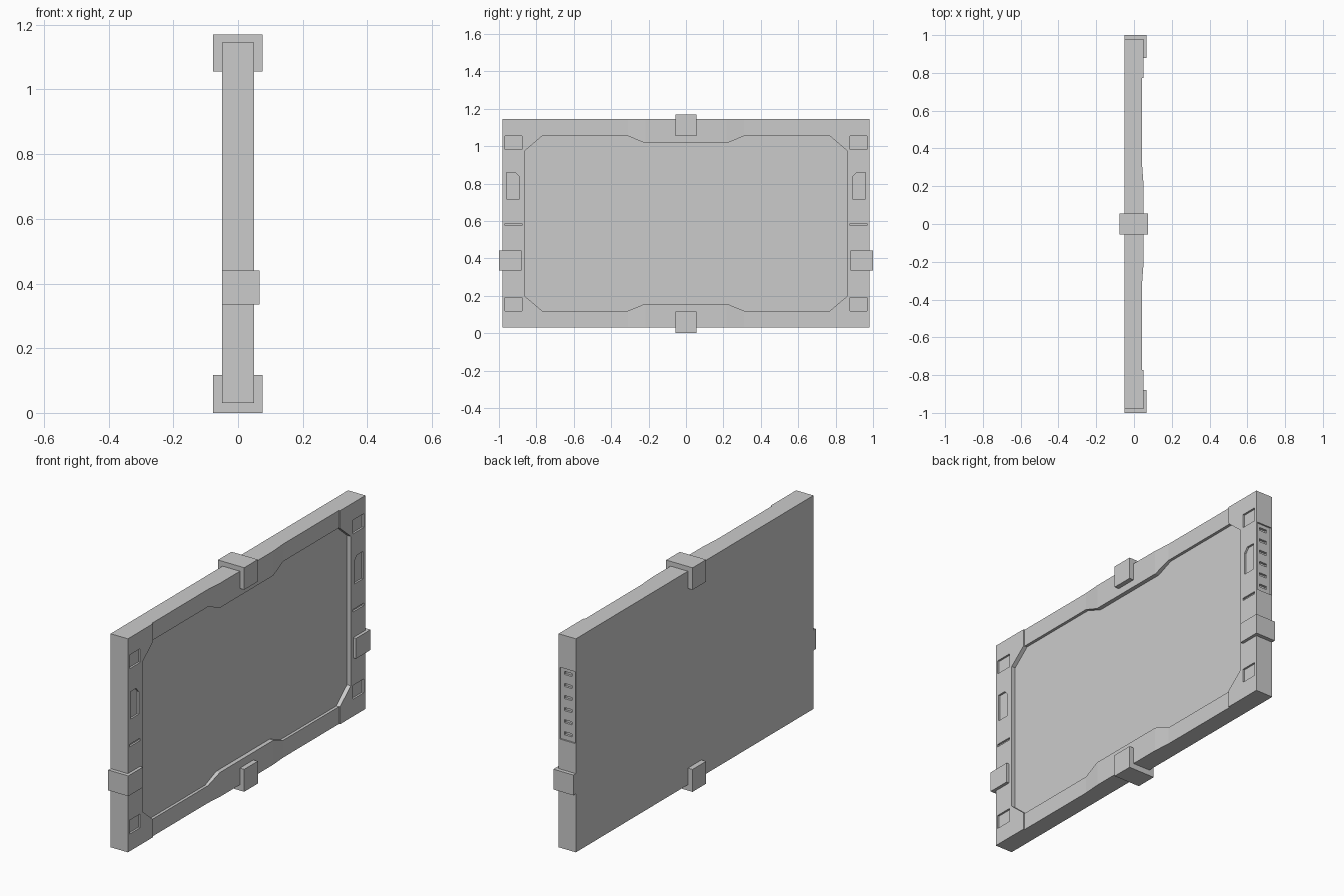
import bpy
import bmesh
from mathutils import Vector

cube = bpy.data.objects.get("Cube")
if cube:
    bpy.data.objects.remove(cube)

grey = bpy.data.materials.new("light grey")
grey.use_nodes = True
grey.diffuse_color = (0.6, 0.6, 0.6, 1)
grey.node_tree.nodes["Principled BSDF"].inputs["Base Color"].default_value = (0.6, 0.6, 0.6, 1)

FRONT = 0.05      # screen side of the slab
HALF_Y = 0.98     # half width of the slab
MID_Z = 0.587     # height of the slab centre


def prism(name, points, sweep):
    """Extrude a flat polygon along a vector."""
    bm = bmesh.new()
    base = bm.faces.new([bm.verts.new(p) for p in points])
    out = bmesh.ops.extrude_face_region(bm, geom=[base])
    moved = [v for v in out["geom"] if isinstance(v, bmesh.types.BMVert)]
    bmesh.ops.translate(bm, verts=moved, vec=Vector(sweep))
    bmesh.ops.recalc_face_normals(bm, faces=bm.faces)
    mesh = bpy.data.meshes.new(name)
    bm.to_mesh(mesh)
    bm.free()
    mesh.materials.append(grey)
    obj = bpy.data.objects.new(name, mesh)
    bpy.context.collection.objects.link(obj)
    return obj


def box(name, x, y, z):
    corners = [(x[0], y[0], z[0]), (x[0], y[1], z[0]), (x[0], y[1], z[1]), (x[0], y[0], z[1])]
    return prism(name, corners, (x[1] - x[0], 0, 0))


def carve(target, cutter):
    """Subtract the cutter, then discard it."""
    cutter.hide_render = True
    mod = target.modifiers.new("carve", "BOOLEAN")
    mod.operation = "DIFFERENCE"
    mod.solver = "EXACT"
    mod.object = cutter
    bpy.context.view_layer.objects.active = target
    bpy.ops.object.modifier_apply(modifier=mod.name)
    bpy.data.objects.remove(cutter)


def pocket(outline, depth):
    """Cutter sunk into the screen side from a (y, z) outline."""
    return prism("pocket_cutter", [(FRONT - depth, y, z) for y, z in outline], (depth + 0.05, 0, 0))


def rect(y0, y1, z0, z1):
    return [(y0, z0), (y1, z0), (y1, z1), (y0, z1)]


# Slab
panel = box("screen_panel", (-FRONT, FRONT), (-HALF_Y, HALF_Y), (0.03, 1.145))

# Sunken screen with chamfered corners and a narrowed middle
quarter = [(0.86, 0.39), (0.77, 0.467), (0.31, 0.467), (0.22, 0.43)]
half = quarter + [(-y, z) for y, z in reversed(quarter)]
outline = half + [(-y, -z) for y, z in half]
carve(panel, pocket([(y, MID_Z + z) for y, z in outline], 0.022))

# Shallow steps along the top and bottom bezel, ramping out to the middle
step = [(0.772, 0.043), (0.31, 0.043), (0.21, 0.0505), (0.21, 0.09), (0.772, 0.09)]
for side in (-1, 1):
    for z0 in (0.0, 1.0):
        profile = [(x, side * y, z0) for y, x in step]
        carve(panel, prism("step_cutter", profile, (0, 0, 0.17)))

# Pockets in the two side bezels
tall = [(0.89, 0.717), (0.96, 0.717), (0.96, 0.86), (0.912, 0.86), (0.89, 0.835)]
shapes = [rect(0.878, 0.967, 0.12, 0.192), rect(0.878, 0.967, 0.983, 1.055),
          rect(0.878, 0.967, 0.575, 0.588), tall]
for side in (-1, 1):
    for shape in shapes:
        carve(panel, pocket([(side * y, z) for y, z in shape], 0.01))

# Vent plate with six slots on the rear end
carve(panel, box("vent_cutter", (-0.044, 0.043), (HALF_Y - 0.008, 1.1), (0.597, 0.972)))
for i in range(6):
    z = 0.63 + i * 0.063
    carve(panel, box("slot_cutter", (-0.022, 0.022), (HALF_Y - 0.02, 1.1), (z - 0.008, z + 0.008)))

# Clamps around the four edges
box("top_clamp", (-0.077, 0.075), (-0.056, 0.056), (1.055, 1.17))
box("bottom_clamp", (-0.077, 0.075), (-0.056, 0.056), (0.0, 0.117))
for name, side in (("front_clamp", -1), ("rear_clamp", 1)):
    box(name, (-0.0495, 0.066), sorted((side * 0.88, side * 1.0)), (0.335, 0.441))
